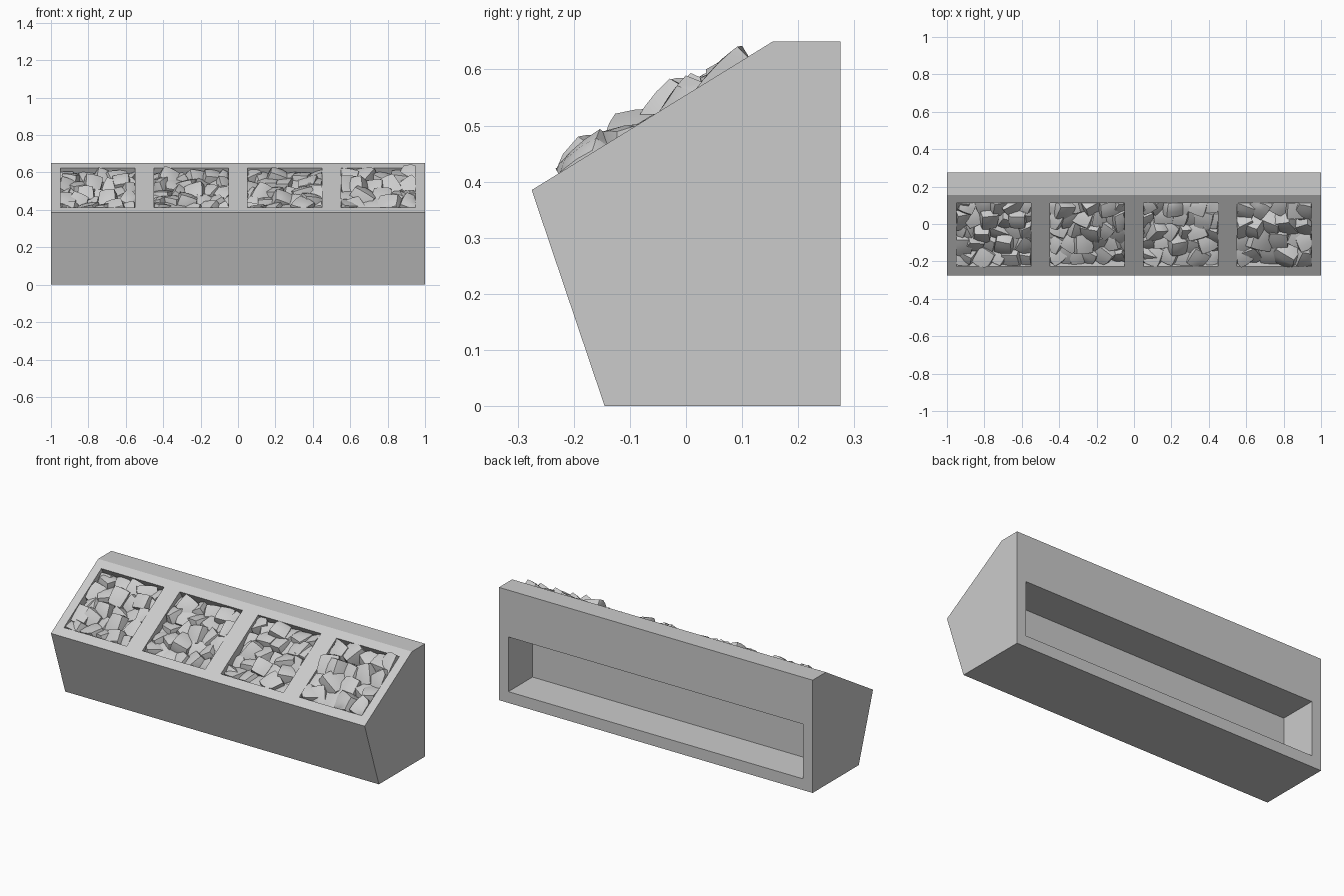
import bpy, bmesh, math, random
from mathutils import Matrix, Vector, Euler

if "Cube" in bpy.data.objects:
    bpy.data.objects.remove(bpy.data.objects["Cube"])

random.seed(7)


def new_object(name, bm):
    bmesh.ops.recalc_face_normals(bm, faces=bm.faces)
    mesh = bpy.data.meshes.new(name)
    bm.to_mesh(mesh)
    bm.free()
    ob = bpy.data.objects.new(name, mesh)
    bpy.context.collection.objects.link(ob)
    return ob


def cut(target, bm):
    """Subtract the boxes in bm from target and discard the cutter."""
    cutter = new_object("cutter", bm)
    cutter.hide_render = True
    mod = target.modifiers.new("cut", 'BOOLEAN')
    mod.operation = 'DIFFERENCE'
    mod.solver = 'EXACT'
    mod.object = cutter
    bpy.context.view_layer.objects.active = target
    bpy.ops.object.modifier_apply(modifier=mod.name)
    bpy.data.objects.remove(cutter)


# Counter body: side profile (y, z) extruded along x
profile = [(-0.145, 0), (0.275, 0), (0.275, 0.65), (0.155, 0.65), (-0.275, 0.385)]
bm = bmesh.new()
face = bm.faces.new([bm.verts.new((-1, y, z)) for y, z in profile])
ext = bmesh.ops.extrude_face_region(bm, geom=[face])
bmesh.ops.translate(bm, vec=(2, 0, 0),
                    verts=[v for v in ext["geom"] if isinstance(v, bmesh.types.BMVert)])
body = new_object("counter_body", bm)

# Square bins sunk at right angles into the sloping top
tilt = Matrix.Rotation(math.atan2(0.265, 0.43), 4, 'X')
DEPTH, HALF = 0.14, 0.2
frames = [Matrix.Translation((x, -0.058, 0.519)) @ tilt for x in (-0.75, -0.25, 0.25, 0.75)]
bm = bmesh.new()
for frame in frames:
    bmesh.ops.create_cube(bm, size=1, matrix=frame @ Matrix.Diagonal((2 * HALF, 2 * HALF, 2 * DEPTH, 1)))
cut(body, bm)

# Long shelf recess in the back
bm = bmesh.new()
bmesh.ops.create_cube(bm, size=1, matrix=Matrix.Translation((0, 0.275, 0.2225))
                      @ Matrix.Diagonal((1.88, 0.44, 0.315, 1)))
cut(body, bm)


def add_rock(bm, centre, size):
    """Slightly bulged, randomly turned block kept inside the bin walls."""
    verts = []
    start = len(bm.verts)
    geom = bmesh.ops.create_cube(bm, size=1)
    edges = list({e for v in geom["verts"] for e in v.link_edges})
    bmesh.ops.subdivide_edges(bm, edges=edges, cuts=2, use_grid_fill=True)
    bm.verts.ensure_lookup_table()
    verts = bm.verts[start:]
    turn = Euler((random.uniform(-0.5, 0.5), random.uniform(-0.5, 0.5),
                  random.uniform(-0.6, 0.6))).to_matrix()
    scale = Vector([size * random.uniform(0.88, 1.15) for _ in range(3)])
    taper = random.uniform(-0.3, 0.3)
    lim = HALF - 0.001
    for v in verts:
        p = v.co.lerp(v.co.normalized() * 0.66, 0.35)
        p.x *= 1 + taper * p.y
        p = turn @ (p * scale) + centre
        p.x = max(-lim, min(lim, p.x))
        p.y = max(-lim, min(lim, p.y))
        p.z = max(-DEPTH + 0.001, p.z)
        v.co = p


# Rocks piled in each bin; the last bin holds larger ones
for i, (frame, n) in enumerate(zip(frames, (5, 5, 5, 4))):
    bm = bmesh.new()
    step = 2 * HALF / n
    for row in range(n):
        for col in range(n + 1):
            shift = 0.25 if row % 2 else -0.25
            x = (col - n / 2 + shift) * step + random.uniform(-0.012, 0.012)
            y = (row - (n - 1) / 2) * step + random.uniform(-0.012, 0.012)
            x = max(-HALF + 0.025, min(HALF - 0.025, x))
            z = -0.068 + random.uniform(-0.015, 0.022)
            add_rock(bm, Vector((x, y, z)), step * 1.2)
    rocks = new_object(f"rocks_{i + 1}", bm)
    rocks.matrix_world = frame
    bpy.ops.object.select_all(action='DESELECT')
    rocks.select_set(True)
    bpy.context.view_layer.objects.active = rocks
    bpy.ops.object.shade_smooth_by_angle(angle=math.radians(40))
